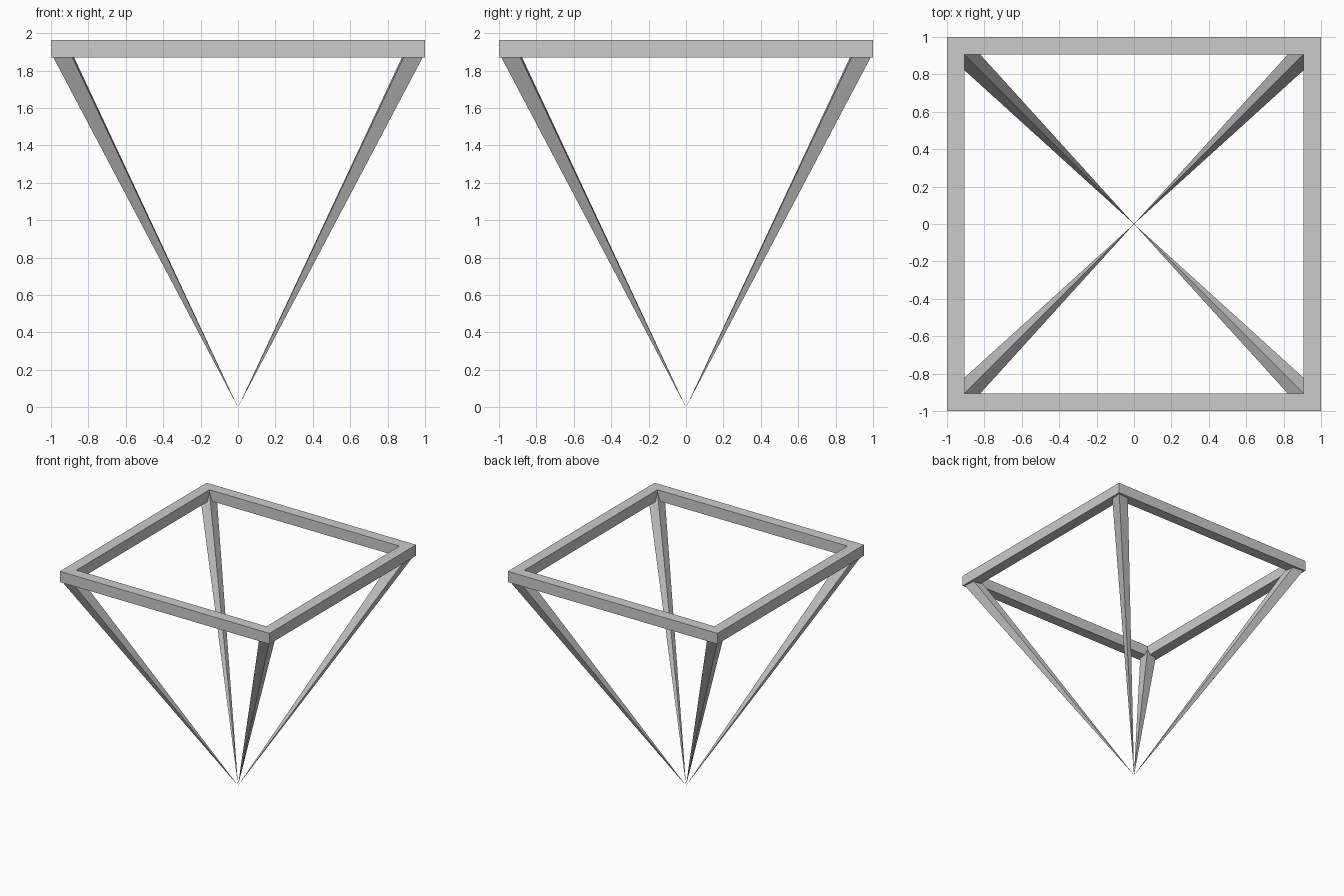
import bpy, bmesh, math
from mathutils import Vector, Matrix

if "Cube" in bpy.data.objects:
    bpy.data.objects.remove(bpy.data.objects["Cube"])

TOP, BAR = 1.963, 0.093          # top height and bar thickness
MID = 1 - BAR / 2                # centre line of the frame bars


def make_object(name, bm):
    bmesh.ops.recalc_face_normals(bm, faces=bm.faces)
    mesh = bpy.data.meshes.new(name)
    bm.to_mesh(mesh)
    bm.free()
    obj = bpy.data.objects.new(name, mesh)
    bpy.context.collection.objects.link(obj)
    return obj


# Square top frame: a corner section spun in four steps
bm = bmesh.new()
section = [(1, TOP), (1, TOP - BAR), (1 - BAR, TOP - BAR), (1 - BAR, TOP)]
verts = [bm.verts.new((r, r, z)) for r, z in section]
edges = [bm.edges.new((verts[i], verts[(i + 1) % 4])) for i in range(4)]
bmesh.ops.spin(bm, geom=verts + edges, cent=(0, 0, 0), axis=(0, 0, 1),
               angle=math.tau, steps=4)
bmesh.ops.remove_doubles(bm, verts=bm.verts, dist=1e-4)
make_object("top_frame", bm)


# Legs: four-sided spikes from each frame corner down to a shared point
def make_leg(name, sx, sy):
    axis = Vector((sx * MID, sy * MID, TOP - BAR / 2))
    z = axis.normalized()
    side = Vector((-sy, sx, 0)).normalized()
    out = side.cross(z)
    rot = Matrix((out, side, z)).transposed().to_4x4()
    bm = bmesh.new()
    bmesh.ops.create_cone(bm, cap_ends=True, segments=4, radius1=0,
                          radius2=BAR / math.sqrt(2), depth=axis.length,
                          matrix=Matrix.Translation(axis / 2) @ rot)
    bmesh.ops.remove_doubles(bm, verts=bm.verts, dist=1e-4)
    make_object(name, bm)


for front, sy in (("front", -1), ("back", 1)):
    for hand, sx in (("left", -1), ("right", 1)):
        make_leg(f"{front}_{hand}_leg", sx, sy)
